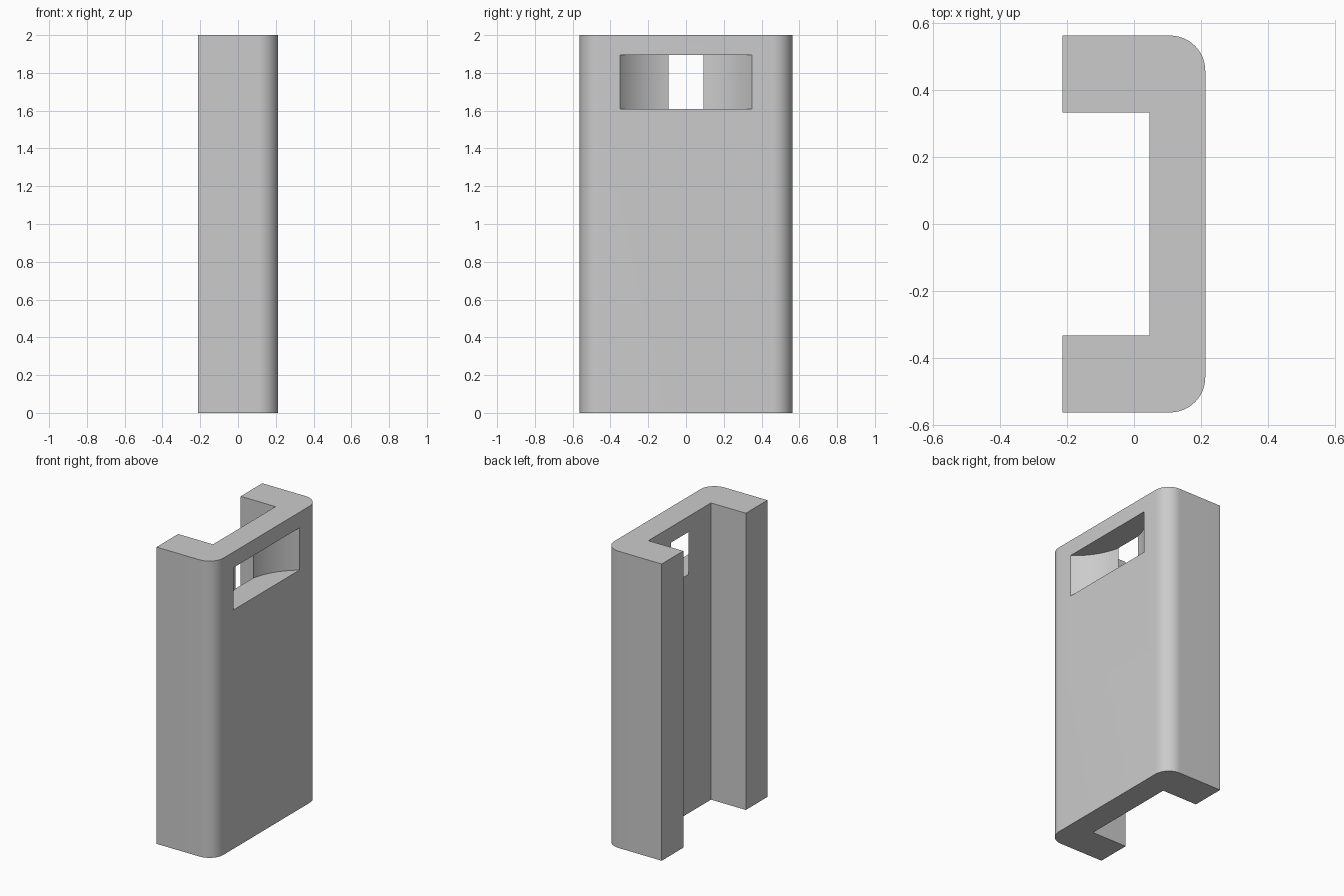
import bpy
import bmesh
from math import cos, sin, pi, radians

cube = bpy.data.objects.get("Cube")
if cube:
    bpy.data.objects.remove(cube, do_unlink=True)

grey = bpy.data.materials.new("light grey")
grey.use_nodes = True
grey.diffuse_color = (0.6, 0.6, 0.6, 1)
grey.node_tree.nodes["Principled BSDF"].inputs["Base Color"].default_value = (0.6, 0.6, 0.6, 1)


def extrude_profile(name, points, z0, z1):
    """Solid prism from a counter-clockwise outline."""
    bm = bmesh.new()
    face = bm.faces.new([bm.verts.new((x, y, z0)) for x, y in points])
    top = bmesh.ops.extrude_face_region(bm, geom=[face])
    verts = [v for v in top["geom"] if isinstance(v, bmesh.types.BMVert)]
    bmesh.ops.translate(bm, vec=(0, 0, z1 - z0), verts=verts)
    bmesh.ops.recalc_face_normals(bm, faces=bm.faces)
    mesh = bpy.data.meshes.new(name)
    bm.to_mesh(mesh)
    bm.free()
    mesh.materials.append(grey)
    obj = bpy.data.objects.new(name, mesh)
    bpy.context.collection.objects.link(obj)
    return obj


def arc(cx, cy, r, start, end, steps):
    angles = [start + (end - start) * i / steps for i in range(steps + 1)]
    return [(cx + r * cos(a), cy + r * sin(a)) for a in angles]


# Channel body: U-shaped outline with two rounded outer corners
half_x, half_y, radius = 0.213, 0.563, 0.105
inner_x, inner_y = 0.047, 0.333
cx, cy = half_x - radius, half_y - radius
outline = [(-half_x, -inner_y), (-half_x, -half_y)]
outline += arc(cx, -cy, radius, -pi / 2, 0, 16)
outline += arc(cx, cy, radius, 0, pi / 2, 16)
outline += [(-half_x, half_y), (-half_x, inner_y), (inner_x, inner_y), (inner_x, -inner_y)]
body = extrude_profile("channel_body", outline, 0, 2)

# Scooped window: a round cutter that just breaks through the wall
cutter = extrude_profile("window_cutter", arc(0.473, 0, 0.436, 0, 2 * pi, 128)[:-1], 1.61, 1.895)
cutter.hide_render = True
cut = body.modifiers.new("window", "BOOLEAN")
cut.operation = "DIFFERENCE"
cut.solver = "EXACT"
cut.object = cutter

bpy.ops.object.select_all(action="DESELECT")
body.select_set(True)
bpy.context.view_layer.objects.active = body
bpy.ops.object.modifier_apply(modifier=cut.name)
bpy.data.objects.remove(cutter, do_unlink=True)
bpy.ops.object.shade_smooth_by_angle(angle=radians(30))
